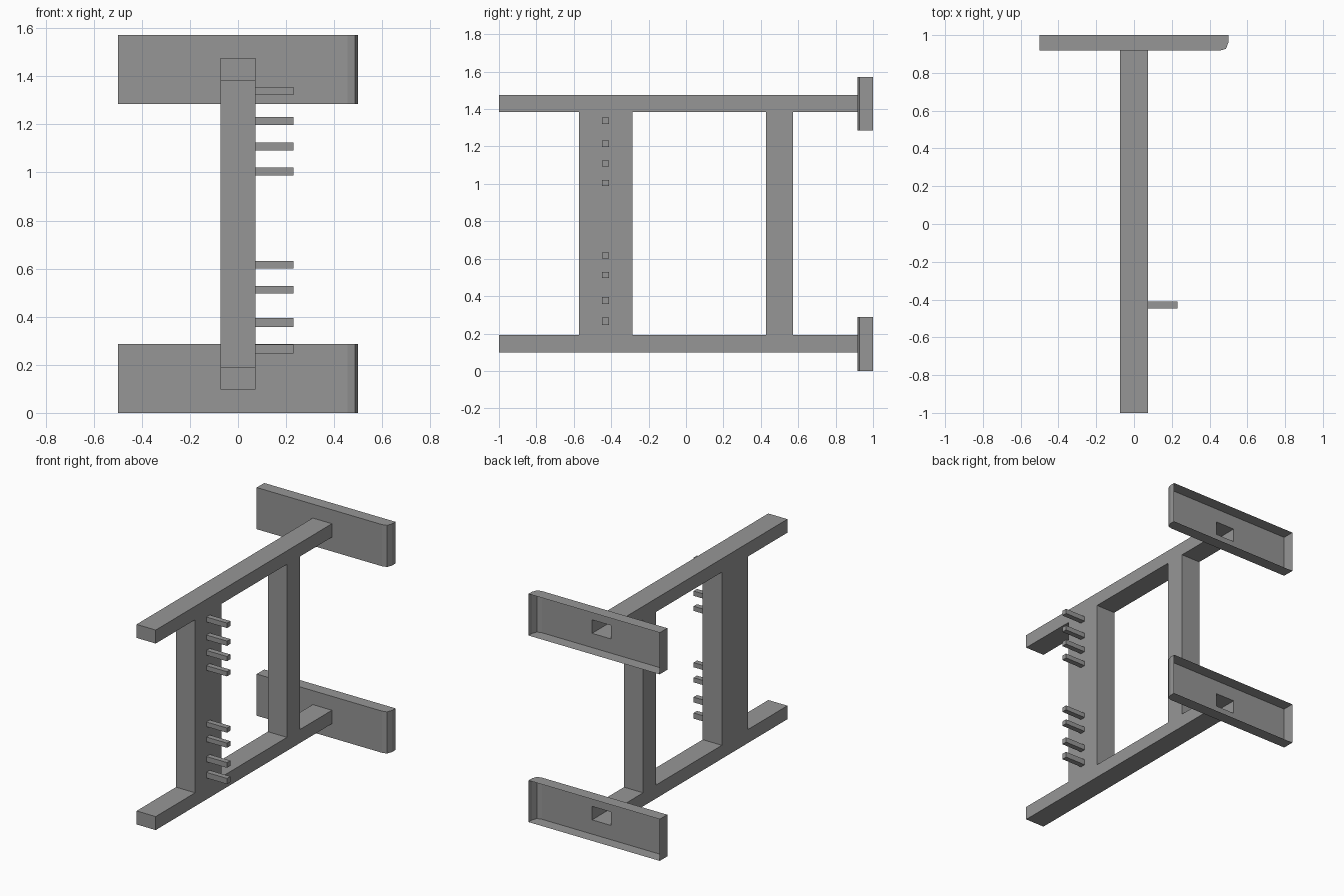
import bpy
import bmesh
from mathutils import Vector

if "Cube" in bpy.data.objects:
    bpy.data.objects.remove(bpy.data.objects["Cube"])

BEAM = 0.073            # half width of beams and posts
PLATE_H = 0.287         # height of an end plate
LEVEL = 1.285           # lift from the lower frame to the upper one
BEAM_Z = (0.098, 0.191)  # lower beam bottom and top
PLATE_Y = 0.918

# Dark grey for the whole model
GREY = bpy.data.materials.new("dark_grey")
GREY.diffuse_color = (0.305, 0.305, 0.305, 1)
GREY.use_nodes = True
GREY.node_tree.nodes["Principled BSDF"].inputs["Base Color"].default_value = GREY.diffuse_color


def finish(name, bm):
    mesh = bpy.data.meshes.new(name)
    bm.to_mesh(mesh)
    bm.free()
    mesh.materials.append(GREY)
    obj = bpy.data.objects.new(name, mesh)
    bpy.context.collection.objects.link(obj)
    return obj


def box(name, lo, hi, open_sides=()):
    """Box from corner to corner; faces pointing along open_sides are removed."""
    lo, hi = Vector(lo), Vector(hi)
    bm = bmesh.new()
    bmesh.ops.create_cube(bm, size=1)
    bm.normal_update()
    gone = [f for f in bm.faces
            if any(f.normal.dot(Vector(d)) > 0.9 for d in open_sides)]
    bmesh.ops.delete(bm, geom=gone, context='FACES')
    for v in bm.verts:
        v.co = (lo + hi) / 2 + v.co * (hi - lo)
    return finish(name, bm)


def end_plate(name, z):
    """Shell open at the back, with a hole for the hollow beam and one rounded end."""
    profile = [(-0.5, 1), (-0.5, PLATE_Y), (-BEAM, PLATE_Y), (BEAM, PLATE_Y),
               (0.455, PLATE_Y), (0.487, 0.927), (0.5, 0.962), (0.5, 1)]
    levels = [z, z + BEAM_Z[0], z + BEAM_Z[1], z + PLATE_H]
    bm = bmesh.new()
    rows = [[bm.verts.new((x, y, h)) for x, y in profile] for h in levels]
    for r in range(3):
        for c in range(len(profile) - 1):
            if (r, c) != (1, 2):
                bm.faces.new((rows[r][c], rows[r][c + 1],
                              rows[r + 1][c + 1], rows[r + 1][c]))
    bm.faces.new(rows[-1])
    bm.faces.new(rows[0][::-1])
    # merge flat faces back into clean panels
    bmesh.ops.dissolve_limit(bm, angle_limit=0.01, verts=bm.verts[:], edges=bm.edges[:])
    return finish(name, bm)


# Lower and upper: long hollow beam and end plate
for level, z in (("lower", 0), ("upper", LEVEL)):
    box(level + "_beam", (-BEAM, -1, z + BEAM_Z[0]), (BEAM, PLATE_Y, z + BEAM_Z[1]),
        [(0, 1, 0)])
    end_plate(level + "_end_plate", z)

# Upright posts between the beams
for name, y0, y1 in (("wide_post", -0.571, -0.286), ("narrow_post", 0.429, 0.571)):
    box(name, (-BEAM, y0, BEAM_Z[1]), (BEAM, y1, LEVEL + BEAM_Z[0]),
        [(0, 0, 1), (0, 0, -1)])

# Pegs on the right side of the wide post
pegs = [(0.246, 0.285), (0.358, 0.394), (0.496, 0.528), (0.600, 0.632),
        (0.988, 1.020), (1.092, 1.125), (1.198, 1.231), (1.321, 1.355)]
for i, (z0, z1) in enumerate(pegs):
    box(f"peg_{i + 1}", (BEAM, -0.448, z0), (0.23, -0.411, z1), [(-1, 0, 0)])
